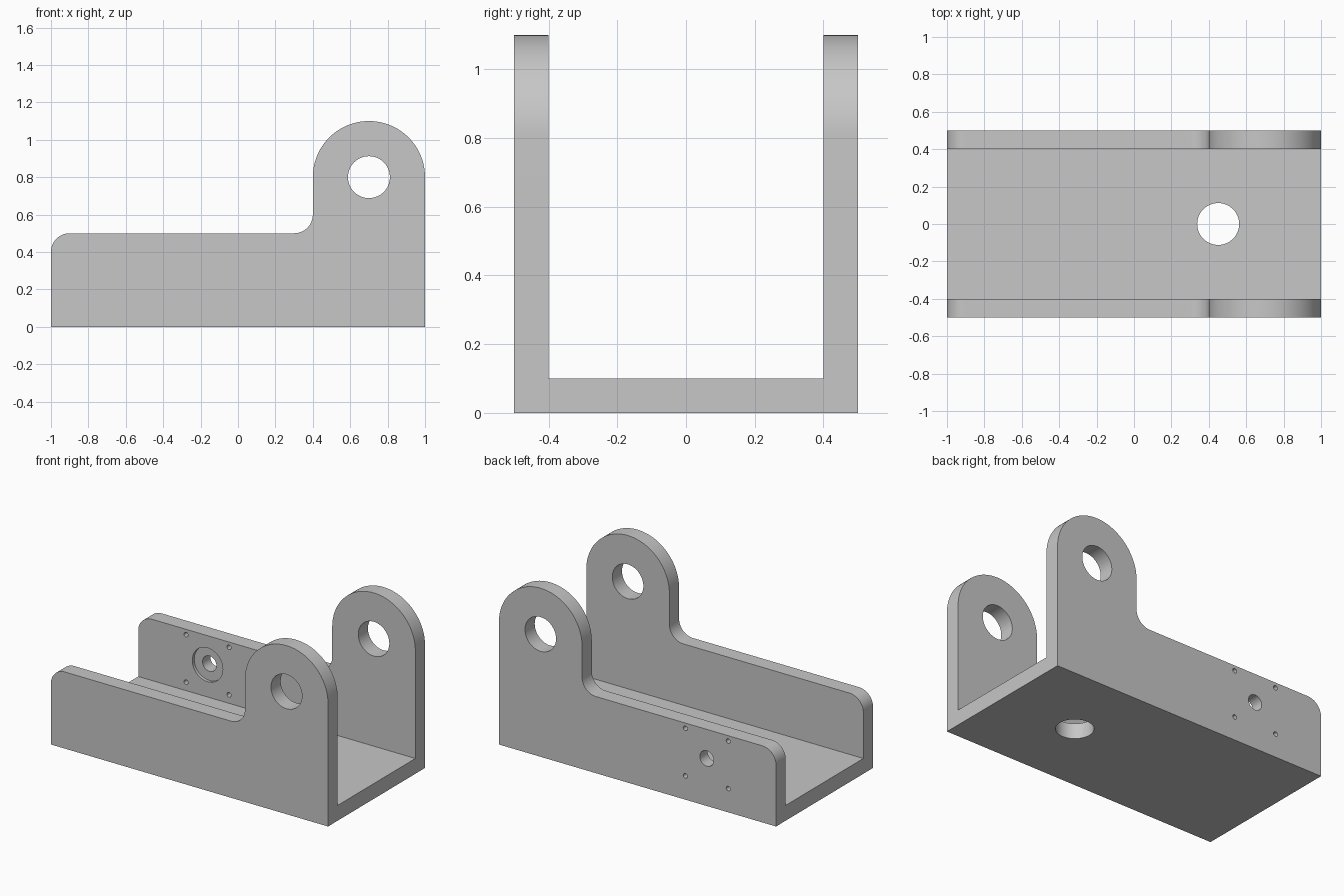
import bpy
import bmesh
from math import pi, cos, sin
from mathutils import Matrix, Vector

if "Cube" in bpy.data.objects:
    bpy.data.objects.remove(bpy.data.objects["Cube"])

LENGTH, WIDTH, WALL = 2.0, 1.0, 0.1
SIDE_HEIGHT, FILLET = 0.5, 0.1
EAR_X, EAR_Z, EAR_RADIUS = 0.7, 0.8, 0.3
BORE = 0.112
MOTOR_X, MOTOR_Z, BOLT_OFFSET = -0.5, 0.31, 0.155

grey = bpy.data.materials.new("plain grey")
grey.use_nodes = True
colour = (0.57, 0.57, 0.57, 1)
grey.diffuse_color = colour
grey.node_tree.nodes["Principled BSDF"].inputs["Base Color"].default_value = colour


def add_object(name, bm):
    bmesh.ops.recalc_face_normals(bm, faces=bm.faces)
    mesh = bpy.data.meshes.new(name)
    bm.to_mesh(mesh)
    bm.free()
    mesh.materials.append(grey)
    obj = bpy.data.objects.new(name, mesh)
    bpy.context.collection.objects.link(obj)
    return obj


def arc(cx, cz, radius, start, end, steps):
    angles = [start + (end - start) * i / steps for i in range(steps + 1)]
    return [(cx + radius * cos(a), cz + radius * sin(a)) for a in angles]


def cylinder(name, centre, radius, depth, axis, sides=64):
    bm = bmesh.new()
    turn = Vector((0, 0, 1)).rotation_difference(Vector(axis)).to_matrix().to_4x4()
    bmesh.ops.create_cone(bm, cap_ends=True, segments=sides, radius1=radius,
                          radius2=radius, depth=depth,
                          matrix=Matrix.Translation(centre) @ turn)
    return add_object(name, bm)


def cut(target, cutter):
    cutter.hide_render = True
    mod = target.modifiers.new(cutter.name, 'BOOLEAN')
    mod.operation = 'DIFFERENCE'
    mod.solver = 'EXACT'
    mod.object = cutter
    bpy.context.view_layer.objects.active = target
    bpy.ops.object.modifier_apply(modifier=mod.name)
    bpy.data.objects.remove(cutter)


# Side outline: low rail, inner fillet and round-topped ear
half = LENGTH / 2
ear_left = EAR_X - EAR_RADIUS
outline = [(-half, 0), (half, 0)]
outline += arc(EAR_X, EAR_Z, EAR_RADIUS, 0, pi, 48)
outline += arc(ear_left - FILLET, SIDE_HEIGHT + FILLET, FILLET, 0, -pi / 2, 16)
outline += arc(-half + FILLET, SIDE_HEIGHT - FILLET, FILLET, pi / 2, pi, 16)

bm = bmesh.new()
side = bm.faces.new([bm.verts.new((x, -WIDTH / 2, z)) for x, z in outline])
extruded = bmesh.ops.extrude_face_region(bm, geom=[side], use_keep_orig=True)["geom"]
bmesh.ops.translate(bm, vec=(0, WIDTH, 0),
                    verts=[g for g in extruded if isinstance(g, bmesh.types.BMVert)])
bracket = add_object("channel_bracket", bm)

# Open channel between the two walls
bm = bmesh.new()
bmesh.ops.create_cube(bm, size=1)
bmesh.ops.scale(bm, vec=(LENGTH + 1, WIDTH - 2 * WALL, 2), verts=bm.verts)
bmesh.ops.translate(bm, vec=(0, 0, 1 + WALL), verts=bm.verts)
cut(bracket, add_object("channel_cutter", bm))

# Pivot bore through both ears, and floor hole
cut(bracket, cylinder("ear_bore", (EAR_X, 0, EAR_Z), BORE, 2, (0, 1, 0)))
cut(bracket, cylinder("floor_hole", (0.45, 0, 0), BORE, 0.5, (0, 0, 1)))

# Motor mount in the back wall: shaft hole, inside recess and bolt holes
wall_y = WIDTH / 2 - WALL / 2
cut(bracket, cylinder("shaft_hole", (MOTOR_X, wall_y, MOTOR_Z), 0.05, 0.3, (0, 1, 0)))
cut(bracket, cylinder("motor_recess", (MOTOR_X, WIDTH / 2 - WALL - 0.03, MOTOR_Z),
                      0.11, 0.1, (0, 1, 0)))
for sx in (-1, 1):
    for sz in (-1, 1):
        centre = (MOTOR_X + sx * BOLT_OFFSET, wall_y, MOTOR_Z + sz * BOLT_OFFSET)
        cut(bracket, cylinder("bolt_hole", centre, 0.015, 0.3, (0, 1, 0), 24))

# Smooth curved faces, keep edges sharp
bpy.ops.object.select_all(action='DESELECT')
bracket.select_set(True)
bpy.context.view_layer.objects.active = bracket
bpy.ops.object.shade_smooth_by_angle(angle=pi / 6)
